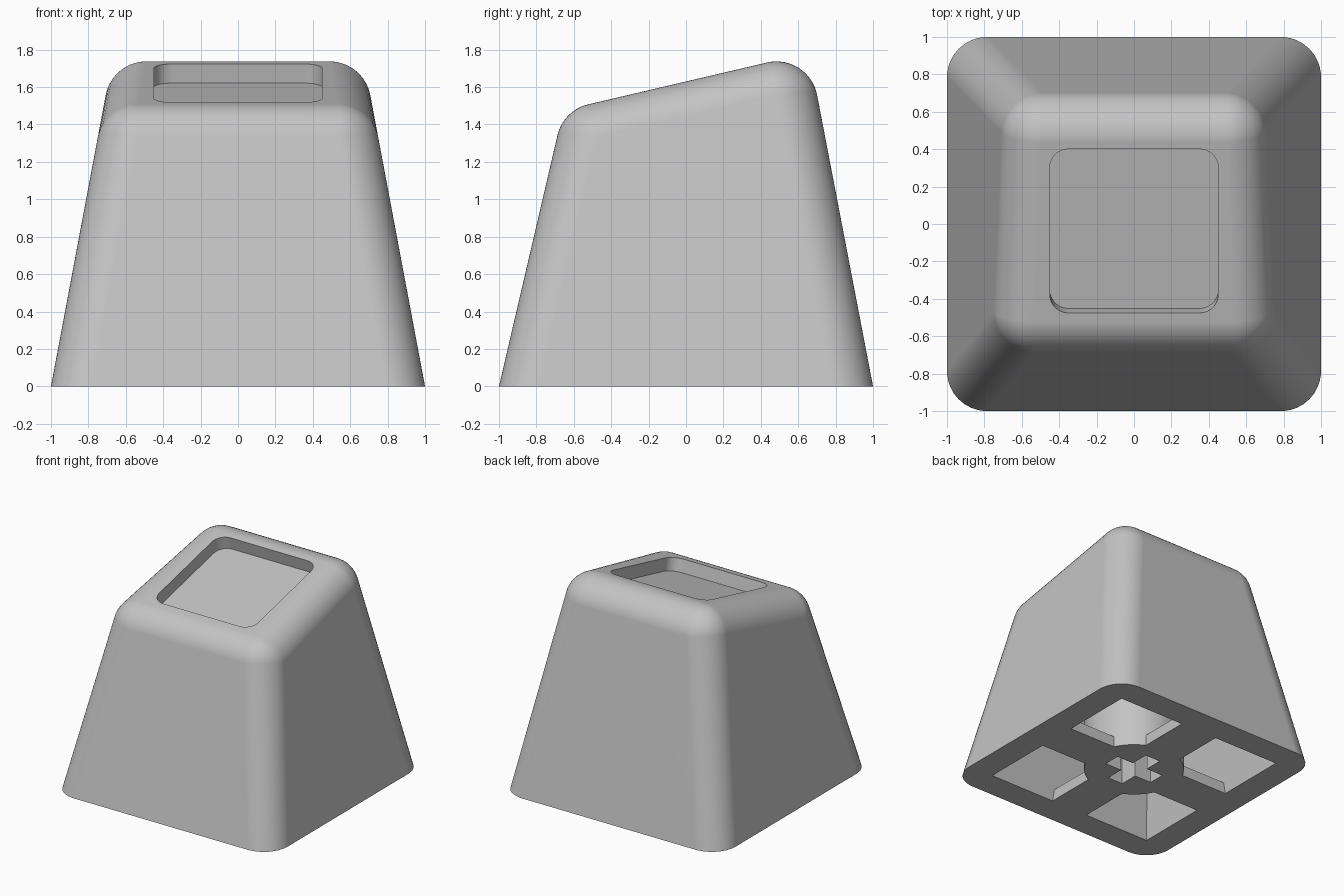
import bpy
import bmesh
import math
from mathutils import Matrix, Vector

if "Cube" in bpy.data.objects:
    bpy.data.objects.remove(bpy.data.objects["Cube"])

TOP_TILT = math.atan(0.234)
TOP_Z = 1.63


def plane(normal, point):
    n = Vector(normal).normalized()
    return n, n.dot(Vector(point))


# Outer planes of the keycap: leaning sides and a tilted top
RIGHT = plane((-1, 0, 0.188), (-1, 0, 0))
LEFT = plane((1, 0, 0.188), (1, 0, 0))
FRONT = plane((0, -1, 0.233), (0, -1, 0))
BACK = plane((0, 1, 0.192), (0, 1, 0))
TOP = plane((0, -math.sin(TOP_TILT), math.cos(TOP_TILT)), (0, 0, TOP_Z))


def make_object(name, bm):
    bmesh.ops.recalc_face_normals(bm, faces=bm.faces)
    mesh = bpy.data.meshes.new(name)
    bm.to_mesh(mesh)
    bm.free()
    obj = bpy.data.objects.new(name, mesh)
    bpy.context.collection.objects.link(obj)
    return obj


def tapered_block(name, side_inset, top_inset, radius, base_z, steps):
    """Hull of the leaning planes, moved inward, with rolling-ball fillets."""
    bm = bmesh.new()
    for px in (LEFT, RIGHT):
        for py in (FRONT, BACK):
            normals = (px[0], py[0], TOP[0])
            dist = Vector((px[1] - side_inset, py[1] - side_inset,
                           TOP[1] - top_inset))
            centre = Matrix(normals).inverted() @ (dist - Vector((radius,) * 3))
            run = px[0].cross(py[0])
            for i in range(steps + 1):
                for j in range(steps + 1 - i):
                    k = steps - i - j
                    d = (normals[0] * i + normals[1] * j + normals[2] * k)
                    p = centre + d.normalized() * radius
                    bm.verts.new(p)
                    if k == 0:
                        bm.verts.new(p + run * ((base_z - p.z) / run.z))
    bmesh.ops.remove_doubles(bm, verts=bm.verts, dist=1e-5)
    bmesh.ops.convex_hull(bm, input=bm.verts)
    bmesh.ops.dissolve_limit(bm, angle_limit=0.003, verts=bm.verts,
                             edges=bm.edges)
    return make_object(name, bm)


def box(name, low, high, corner=0.0):
    bm = bmesh.new()
    bmesh.ops.create_cube(bm, size=1)
    low, high = Vector(low), Vector(high)
    for v in bm.verts:
        v.co = [l + (h - l) * (c + 0.5) for l, h, c in zip(low, high, v.co)]
    if corner:
        upright = [e for e in bm.edges
                   if abs(e.verts[0].co.z - e.verts[1].co.z) > 1e-4]
        bmesh.ops.bevel(bm, geom=upright, offset=corner, segments=8,
                        profile=0.5, affect='EDGES')
    return make_object(name, bm)


def cylinder(name, radius, low, high):
    bm = bmesh.new()
    bmesh.ops.create_cone(bm, cap_ends=True, segments=64, radius1=radius,
                          radius2=radius, depth=high - low)
    bmesh.ops.translate(bm, verts=bm.verts, vec=(0, 0, (low + high) / 2))
    return make_object(name, bm)


def subtract(target, tool):
    mod = target.modifiers.new("cut", 'BOOLEAN')
    mod.operation = 'DIFFERENCE'
    mod.solver = 'EXACT'
    mod.object = tool
    bpy.context.view_layer.update()
    bpy.context.view_layer.objects.active = target
    bpy.ops.object.modifier_apply(modifier=mod.name)
    bpy.data.objects.remove(tool)


# Outer body
body = tapered_block("keycap", 0, 0, 0.22, 0, 10)

# Inner cavity, leaving a low cross of ribs and a round stem standing in it
cavity = tapered_block("cavity", 0.22, 0.3, 0, -0.1, 1)
RIB, RIB_HEIGHT = 0.17, 0.09
subtract(cavity, box("rib_x", (-1.5, -RIB, -0.3), (1.5, RIB, RIB_HEIGHT)))
subtract(cavity, box("rib_y", (-RIB, -1.5, -0.3), (RIB, 1.5, RIB_HEIGHT)))
subtract(cavity, cylinder("stem", 0.385, -0.4, 2))
subtract(body, cavity)

# Cross-shaped socket in the stem
ARM, SLOT, DEPTH = 0.225, 0.07, 0.45
subtract(body, box("socket_x", (-ARM, -SLOT, -0.1), (ARM, SLOT, DEPTH)))
subtract(body, box("socket_y", (-SLOT, -ARM, -0.1), (SLOT, ARM, DEPTH)))

# Rounded square recess sunk into the tilted top
recess = box("recess", (-0.45, -0.45, -0.105), (0.45, 0.45, 0.2), 0.1)
middle = -0.0375
recess.rotation_euler.x = TOP_TILT
recess.location = (0, middle, TOP_Z + middle * math.tan(TOP_TILT))
subtract(body, recess)

# Grey plastic
grey = bpy.data.materials.new("grey plastic")
grey.use_nodes = True
colour = (0.55, 0.55, 0.55, 1)
grey.diffuse_color = colour
grey.node_tree.nodes["Principled BSDF"].inputs["Base Color"].default_value = colour
body.data.materials.clear()
body.data.materials.append(grey)
for face in body.data.polygons:
    face.material_index = 0

# Smooth fillets, crisp edges, flat sides
bpy.ops.object.select_all(action='DESELECT')
body.select_set(True)
bpy.context.view_layer.objects.active = body
bpy.ops.object.shade_smooth_by_angle(angle=math.radians(30))
weighted = body.modifiers.new("flat_sides", 'WEIGHTED_NORMAL')
weighted.keep_sharp = True
